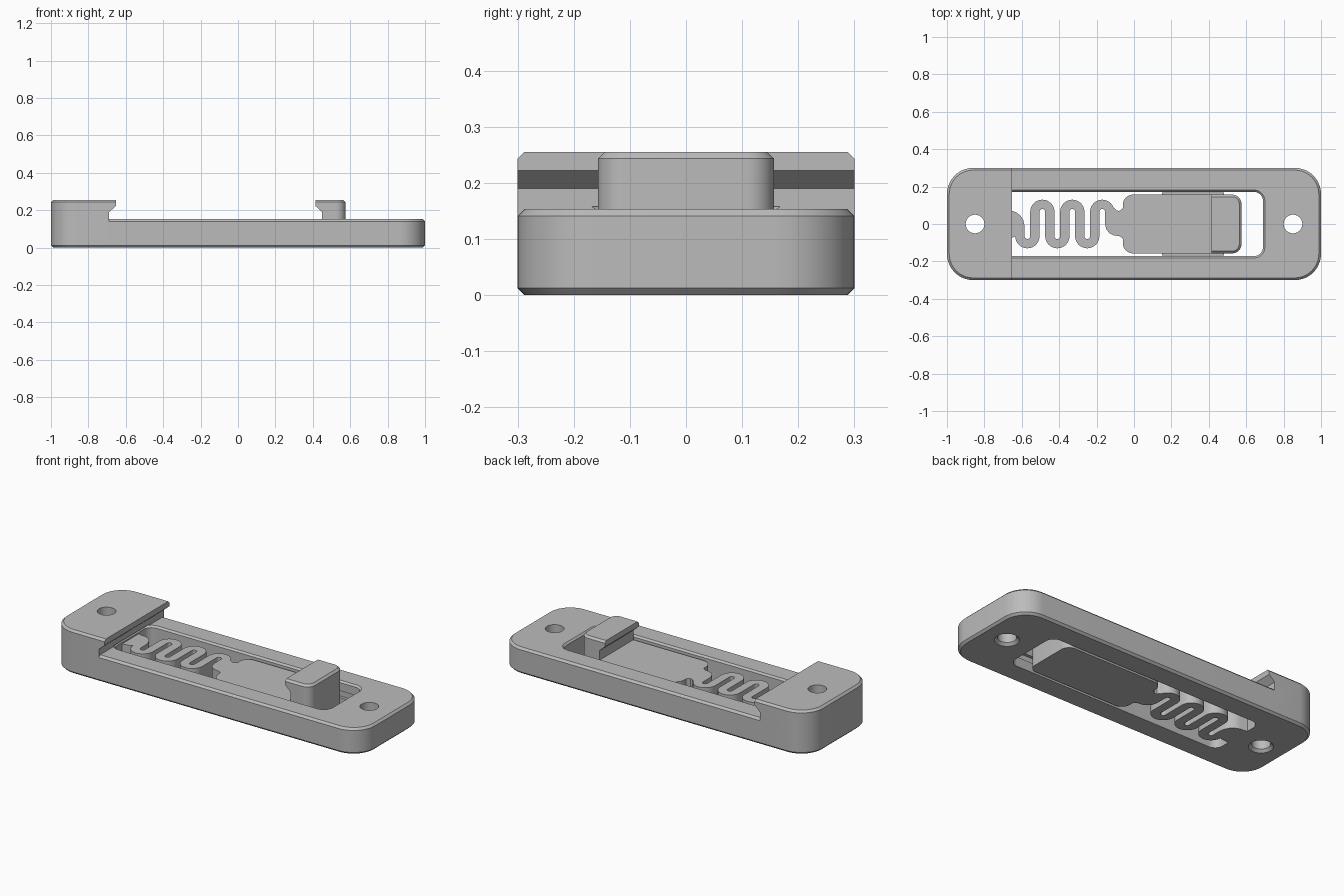
import bpy, bmesh, math

if "Cube" in bpy.data.objects:
    bpy.data.objects.remove(bpy.data.objects["Cube"])

grey = bpy.data.materials.new("grey")
grey.diffuse_color = (0.5, 0.5, 0.5, 1)
grey.use_nodes = True
grey.node_tree.nodes["Principled BSDF"].inputs["Base Color"].default_value = grey.diffuse_color


def rounded(x0, x1, y, r_left, r_right, inset=0.0, n=10):
    """Outline of a rectangle with separately rounded left and right ends."""
    x0, x1, y = x0 + inset, x1 - inset, y - inset
    pts = []
    for sx, sy, start in ((1, 1, 0), (-1, 1, 90), (-1, -1, 180), (1, -1, 270)):
        r = max((r_right if sx > 0 else r_left) - inset, 0)
        if r < 0.001:
            pts.append(((x1 if sx > 0 else x0), sy * y))
            continue
        cx = x1 - r if sx > 0 else x0 + r
        for i in range(n + 1):
            a = math.radians(start + 90 * i / n)
            pts.append((cx + r * math.cos(a), sy * (y - r) + r * math.sin(a)))
    return pts


def loft(name, rings):
    """Closed solid through rings of 3D points."""
    bm = bmesh.new()
    vs = [[bm.verts.new(p) for p in ring] for ring in rings]
    n = len(vs[0])
    for a, b in zip(vs, vs[1:]):
        for i in range(n):
            j = (i + 1) % n
            bm.faces.new((a[i], a[j], b[j], b[i]))
    bm.faces.new(vs[0][::-1])
    bm.faces.new(vs[-1])
    bmesh.ops.recalc_face_normals(bm, faces=bm.faces)
    me = bpy.data.meshes.new(name)
    bm.to_mesh(me)
    bm.free()
    me.materials.append(grey)
    ob = bpy.data.objects.new(name, me)
    bpy.context.collection.objects.link(ob)
    return ob


def slab(name, dims, layers):
    """Rounded slab; layers are (height, inset)."""
    return loft(name, [[(x, y, z) for x, y in rounded(*dims, inset=i)] for z, i in layers])


def flat(name, pts, z0, z1):
    return loft(name, [[(x, y, z) for x, y in pts] for z in (z0, z1)])


def side_profile(name, pts):
    return loft(name, [[(x, y, z) for x, z in pts] for y in (-0.5, 0.5)])


def combine(ob, other, op):
    mod = ob.modifiers.new(op, 'BOOLEAN')
    mod.operation, mod.object, mod.solver = op, other, 'EXACT'
    bpy.context.view_layer.objects.active = ob
    bpy.ops.object.modifier_apply(modifier=mod.name)
    bpy.data.objects.remove(other)


C = 0.012  # edge chamfer
BASE, HIGH = 0.153, 0.255
outer = (-1, 1, 0.3, 0.14, 0.14)

# Frame: low base plus the taller fixed jaw with its undercut lip
frame = slab("frame", outer, [(0, C), (C, 0), (BASE - C, 0), (BASE, C)])
jaw = slab("fixed_jaw", outer, [(0, C), (C, 0), (HIGH - C, 0), (HIGH, C)])
combine(jaw, side_profile("jaw_profile", [
    (-1.2, -0.1), (-0.69, -0.1), (-0.69, 0.19), (-0.653, 0.222),
    (-0.653, 0.3), (-1.2, 0.3)]), 'INTERSECT')
combine(frame, jaw, 'UNION')

# Window with a chamfered rim
combine(frame, slab("window_cut", (-0.695, 0.69, 0.172, 0.05, 0.05), [
    (-0.02, 0), (BASE - 0.01, 0), (BASE + 0.005, -0.015)]), 'DIFFERENCE')

# Guide grooves in the window walls
combine(frame, slab("groove_cut", (0.05, 0.66, 0.19, 0, 0),
                    [(0.055, 0), (0.095, 0)]), 'DIFFERENCE')

# Screw holes, widened at the bottom
for x in (-0.85, 0.85):
    ring = [(math.cos(math.tau * i / 32), math.sin(math.tau * i / 32)) for i in range(32)]
    combine(frame, loft("hole_cut", [[(x + r * c, r * s, z) for c, s in ring] for z, r in (
        (-0.01, 0.075), (0.015, 0.05), (0.3, 0.05))]), 'DIFFERENCE')

# Sliding plate
TOP = 0.135
plate = slab("sliding_plate", (-0.06, 0.575, 0.157, 0.055, 0.05), [(0, 0), (TOP, 0)])

# Moving jaw on the plate
hook = slab("moving_jaw", (0.2, 0.575, 0.157, 0, 0.05),
            [(0.02, 0), (HIGH - C, 0), (HIGH, C)])
combine(hook, side_profile("hook_profile", [
    (0.8, -0.1), (0.45, -0.1), (0.45, 0.19), (0.415, 0.222), (0.415, 0.3), (0.8, 0.3)]),
    'INTERSECT')
combine(plate, hook, 'UNION')

# Guide ribs on the plate sides
combine(plate, slab("guide_ribs", (0.15, 0.48, 0.168, 0, 0),
                    [(0.06, 0), (0.09, 0)]), 'UNION')

# Zigzag spring: centre line of half circles, thickened sideways
path, R, HALF, Y = [], 0.04, 0.025, 0.065
for k in range(6):
    cx, up = -0.57 + 0.08 * k, k % 2
    for i in range(17):
        a = math.pi * i / 16
        nx, ny = -math.cos(a), (math.sin(a) if up else -math.sin(a))
        path.append((cx, Y if up else -Y, nx, ny, 1 if up else -1))
left = [(x + (R + s * HALF) * nx, y + (R + s * HALF) * ny) for x, y, nx, ny, s in path]
right = [(x + (R - s * HALF) * nx, y + (R - s * HALF) * ny) for x, y, nx, ny, s in path]
spring = loft("spring", [[(*l, 0), (*r, 0), (*r, TOP), (*l, TOP)] for l, r in zip(left, right)])

# Flared spring root and neck
root = flat("spring_root", [
    (-0.72, 0.085), (-0.68, 0.072), (-0.65, 0.07), (-0.625, 0.06), (-0.605, 0.042),
    (-0.592, 0.02), (-0.585, -0.01), (-0.585, -0.065), (-0.635, -0.065),
    (-0.645, -0.072), (-0.68, -0.075), (-0.72, -0.085)], 0, TOP)
neck = flat("spring_neck", [
    (-0.155, 0.065), (-0.155, 0), (-0.148, -0.028), (-0.133, -0.048), (-0.11, -0.06),
    (-0.075, -0.066), (-0.063, -0.075), (-0.05, -0.1), (-0.05, 0.1), (-0.063, 0.08),
    (-0.078, 0.07), (-0.093, 0.072), (-0.105, 0.085)], 0, TOP)

# Smooth rounded walls, keep crisp edges
bpy.ops.object.select_all(action='DESELECT')
for ob in (frame, plate, spring, root, neck):
    ob.select_set(True)
bpy.context.view_layer.objects.active = frame
bpy.ops.object.shade_smooth_by_angle(angle=math.radians(30))
